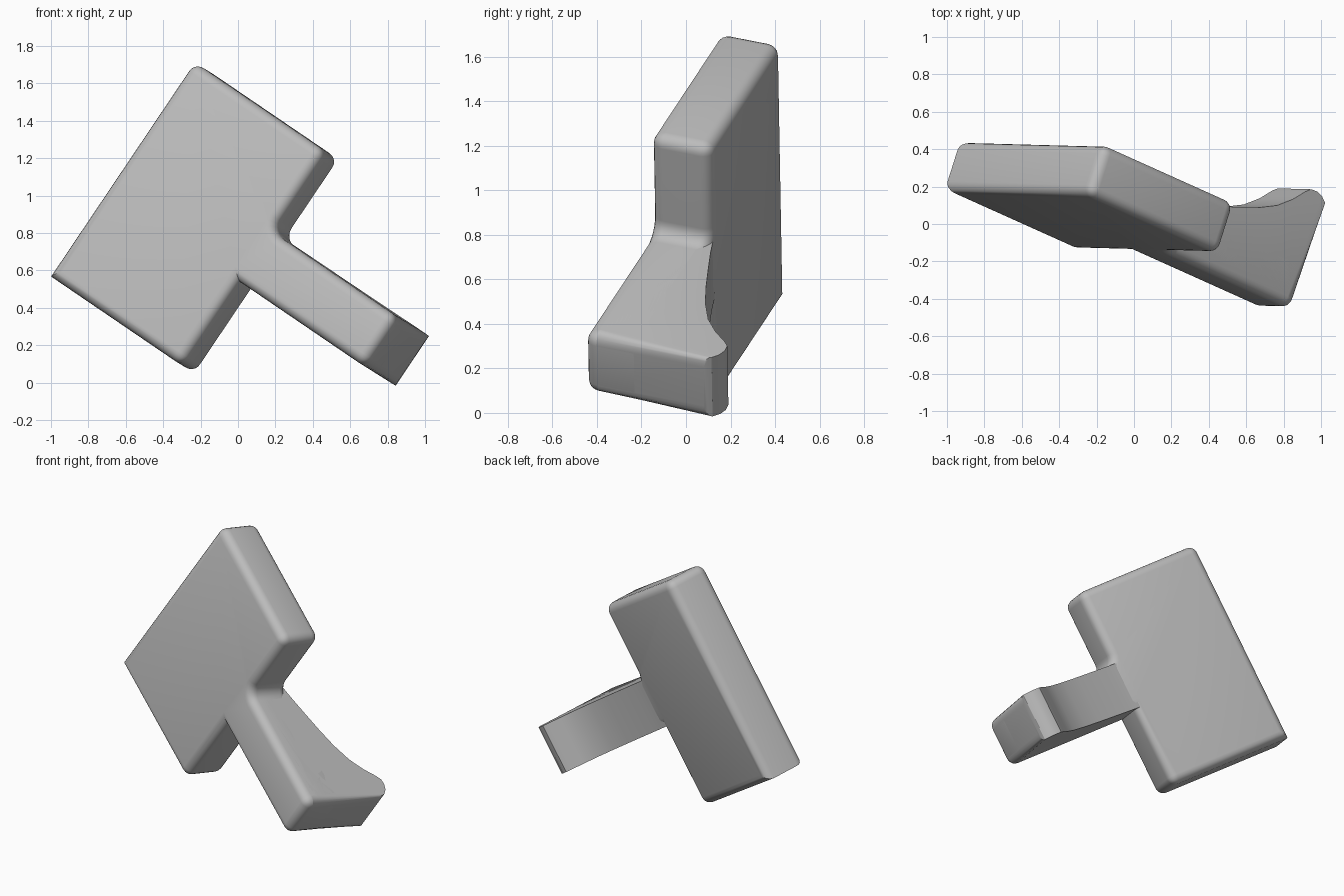
import bpy, bmesh, math
from mathutils import Vector, Matrix

if "Cube" in bpy.data.objects:
    bpy.data.objects.remove(bpy.data.objects["Cube"])

# Tilted frame: local x = long side of the block, y = along the handle, z = front to back
U = Vector((0.558, -0.015, 0.830)).normalized()
V = Vector((0.776, -0.349, -0.529))
V = (V - V.dot(U) * U).normalized()
W = U.cross(V)
FRAME = Matrix((U, V, W)).transposed().to_4x4()

grey = bpy.data.materials.new("light_grey")
grey.diffuse_color = (0.5, 0.5, 0.5, 1)
grey.use_nodes = True
grey.node_tree.nodes["Principled BSDF"].inputs["Base Color"].default_value = grey.diffuse_color

FRONT, BACK = -0.24, 0.05      # block depth
U0, U1 = -0.09, 1.29           # block length
V0, V1, V2 = -1.15, -0.24, 0.63  # block start, block end, handle end
H0, H1 = 0.455, 0.775          # handle width
R = 0.055


def prism(name, outline, direction, rounded):
    """Extrude an outline, then round the edges picked by the rule."""
    bm = bmesh.new()
    face = bm.faces.new([bm.verts.new(p) for p in outline])
    ext = bmesh.ops.extrude_face_region(bm, geom=[face])
    bmesh.ops.translate(bm, vec=direction,
                        verts=[g for g in ext["geom"] if isinstance(g, bmesh.types.BMVert)])
    bmesh.ops.recalc_face_normals(bm, faces=bm.faces)
    edges = [e for e in bm.edges if rounded(e.verts[0].co, e.verts[1].co)]
    bmesh.ops.bevel(bm, geom=edges, offset=R, offset_type='OFFSET', segments=5,
                    profile=0.5, affect='EDGES', clamp_overlap=False)
    bmesh.ops.recalc_face_normals(bm, faces=bm.faces)
    me = bpy.data.meshes.new(name)
    bm.to_mesh(me)
    bm.free()
    me.materials.append(grey)
    ob = bpy.data.objects.new(name, me)
    bpy.context.collection.objects.link(ob)
    ob.matrix_world = FRAME
    bpy.context.view_layer.objects.active = ob
    ob.select_set(True)
    bpy.ops.object.shade_smooth_by_angle(angle=math.radians(32))
    ob.select_set(False)


# Block with handle: T-shaped slab, filleted on one inner corner
F = 0.07
fillet = [(H1 + F - F * math.cos(a), V1 + F - F * math.sin(a))
          for a in (math.pi / 2 * i / 6 for i in range(7))]
outline = [(U0, V0), (U0, V1), (H0, V1), (H0, V2), (H1, V2)] + fillet + [(U1, V1), (U1, V0)]
corners = [(U0, V1), (H0, V2), (H1, V2), (U1, V1), (U1, V0)]


def slab_rule(a, b):
    if abs(a.z - b.z) < 1e-5:
        return True
    return any(abs(a.x - u) + abs(a.y - v) < 1e-4 for u, v in corners)


prism("block_and_handle", [(u, v, FRONT) for u, v in outline],
      Vector((0, 0, BACK - FRONT)), slab_rule)

# Handle hook: concave curve on the back rising to a rounded lip
profile = [(V1 - 0.1, FRONT + R), (V2, FRONT + R), (V2, 0.33), (0.62, 0.365), (0.59, 0.39),
           (0.55, 0.403), (0.51, 0.4), (0.48, 0.375), (0.42, 0.31), (0.337, 0.244),
           (0.22, 0.187), (0.089, 0.142), (-0.04, 0.104), (-0.17, 0.067),
           (V1, BACK), (V1 - 0.1, BACK - 0.02)]


def hook_rule(a, b):
    return abs(a.x - b.x) < 1e-5 and min(a.y, b.y) > V2 - 1e-4


prism("handle_hook", [(H0, v, w) for v, w in profile], Vector((H1 - H0, 0, 0)), hook_rule)
